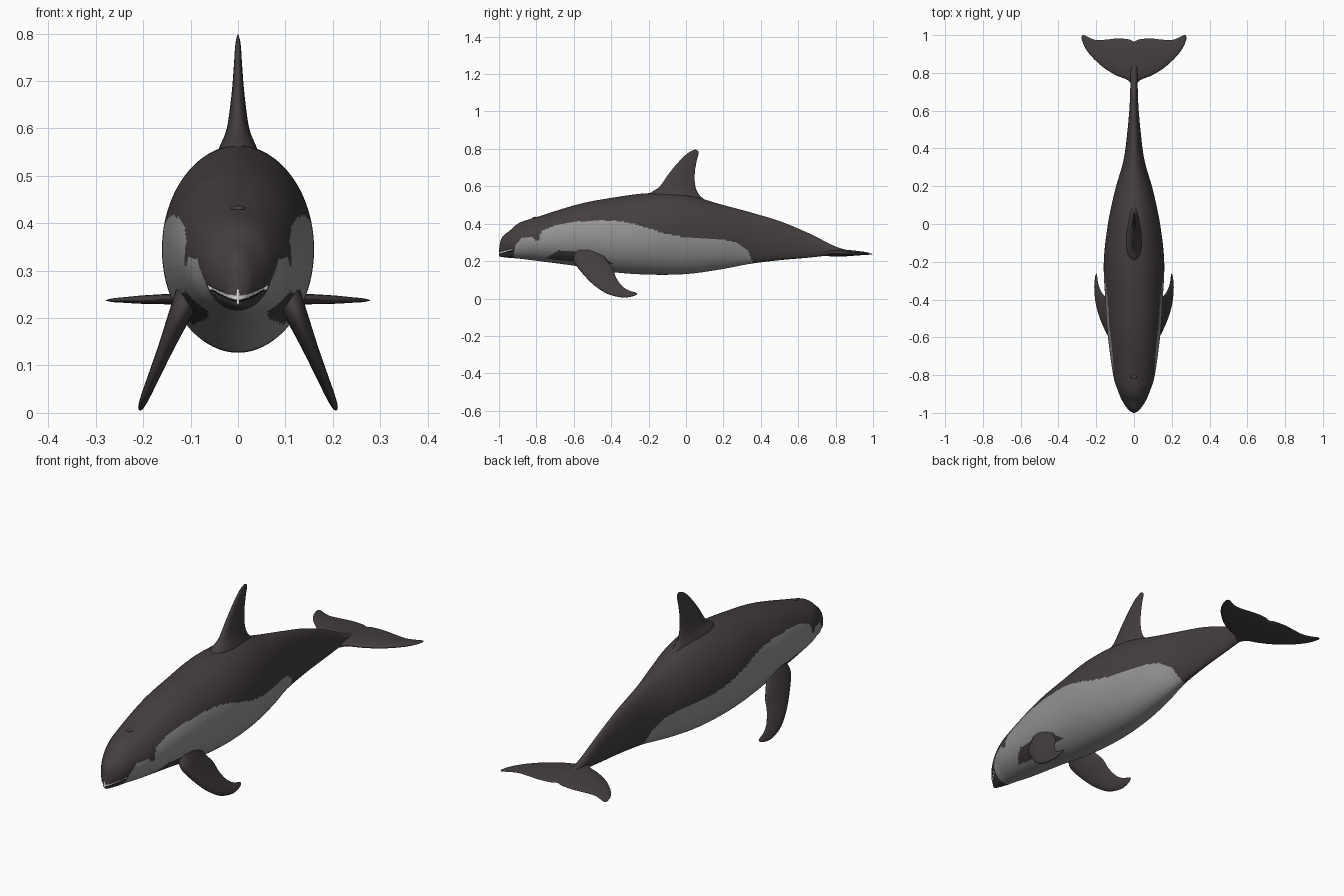
import bpy, bmesh, math
from mathutils import Vector

cube = bpy.data.objects.get("Cube")
if cube:
    bpy.data.objects.remove(cube, do_unlink=True)


def material(name, rgb):
    m = bpy.data.materials.new(name)
    m.use_nodes = True
    col = (*rgb, 1.0)
    m.diffuse_color = col
    bsdf = m.node_tree.nodes["Principled BSDF"]
    bsdf.inputs["Base Color"].default_value = col
    bsdf.inputs["Roughness"].default_value = 0.6
    return m


dark = material("dark grey skin", (0.058, 0.049, 0.048))
pale = material("pale grey belly", (0.30, 0.30, 0.30))
white = material("white teeth", (0.75, 0.75, 0.73))
black = material("black mouth", (0.012, 0.010, 0.010))


def smooth_rows(rows, steps):
    """Catmull-Rom resampling of rows of numbers."""
    out = []
    for i in range(len(rows) - 1):
        quad = [rows[max(i - 1, 0)], rows[i], rows[i + 1], rows[min(i + 2, len(rows) - 1)]]
        for s in range(steps):
            t = s / steps
            out.append([b + 0.5 * t * (c - a + t * (2 * a - 5 * b + 4 * c - d
                        + t * (3 * (b - c) + d - a))) for a, b, c, d in zip(*quad)])
    out.append(list(rows[-1]))
    return out


def lerp(points, y):
    """Height of a broken line at y, or 0 outside it."""
    for (y0, z0), (y1, z1) in zip(points, points[1:]):
        if y0 <= y <= y1:
            return z0 + (z1 - z0) * (y - y0) / (y1 - y0)
    return 0.0


def loft(name, rings, mats, rule=None):
    """Skin a list of closed rings and cap both ends."""
    bm = bmesh.new()
    loops = [[bm.verts.new(p) for p in ring] for ring in rings]
    n = len(loops[0])
    for a, b in zip(loops, loops[1:]):
        for k in range(n):
            bm.faces.new((a[k], a[(k + 1) % n], b[(k + 1) % n], b[k]))
    bm.faces.new(loops[0])
    bm.faces.new(loops[-1])
    bmesh.ops.recalc_face_normals(bm, faces=bm.faces)
    if rule:
        for f in bm.faces:
            f.material_index = rule(f.calc_center_median())
    mesh = bpy.data.meshes.new(name)
    bm.to_mesh(mesh)
    bm.free()
    for m in mats:
        mesh.materials.append(m)
    obj = bpy.data.objects.new(name, mesh)
    bpy.context.collection.objects.link(obj)
    finish(obj)
    return obj


def finish(obj):
    bpy.ops.object.select_all(action='DESELECT')
    obj.select_set(True)
    bpy.context.view_layer.objects.active = obj
    bpy.ops.object.shade_smooth_by_angle(angle=math.radians(50))


def fin(name, sections, place, normal, n=28):
    """Foil-shaped blade; a section is lead u, v, trail u, v, half thickness."""
    rings = []
    for lu, lv, tu, tv, thick in smooth_rows(sections, 6):
        lead, trail = place(lu, lv), place(tu, tv)
        ring = []
        for k in range(n):
            a = math.tau * k / n
            c = (1 - math.cos(a)) / 2
            ring.append(lead.lerp(trail, c) + normal * (thick * math.sin(a) * (1.25 - 0.6 * c)))
        rings.append(ring)
    return loft(name, rings, [dark])


# Body stations: y, top, bottom, half width
stations = [
    (-1, .262, .228, .003), (-.985, .325, .222, .028), (-.94, .365, .217, .06),
    (-.89, .405, .213, .082), (-.8, .435, .202, .11), (-.58, .503, .173, .14),
    (-.4, .538, .142, .152), (-.2, .563, .128, .16), (0, .555, .131, .138),
    (.18, .505, .155, .1), (.34, .462, .185, .055), (.5, .414, .205, .034),
    (.65, .352, .218, .022), (.8, .278, .234, .018), (.88, .256, .238, .012),
    (.93, .246, .24, .003)]

# Colour borders: y, z
flank_line = [
    (-.925, .2), (-.915, .28), (-.88, .325), (-.82, .33), (-.805, .31), (-.785, .31),
    (-.775, .36), (-.7, .39), (-.58, .412), (-.4, .418), (-.3, .405), (-.2, .375),
    (-.1, .345), (0, .325), (.18, .318), (.27, .3), (.33, .26), (.355, .2), (.36, .1)]
patch_top = [(-.75, .215), (-.68, .258), (-.5, .25), (-.44, .22), (-.39, .185)]
patch_low = [(-.75, .215), (-.64, .2), (-.39, .185)]


def above_mouth(p):
    return p.z - (.243 + .3 * (p.y + 1))


def body_colour(p):
    if p.y < -.925:
        h = above_mouth(p)
        if abs(h) < .004:
            return 2
        return 3 if -.01 < h < 0 else 0
    if p.z > lerp(flank_line, p.y):
        return 0
    if lerp(patch_low, p.y) < p.z < lerp(patch_top, p.y):
        return 0
    return 1


rings = []
AROUND = 160
for y, top, low, wide in smooth_rows(stations, 20):
    ring = []
    for k in range(AROUND):
        a = math.tau * k / AROUND
        p = Vector((wide * math.sin(a), y, (top + low) / 2 + (top - low) / 2 * math.cos(a)))
        # Mouth groove
        if y < -.925 and abs(above_mouth(p) + .003) < .007:
            p.x *= .9
        ring.append(p)
    rings.append(ring)
loft("body", rings, [dark, pale, white, black], body_colour)

# Dorsal fin
fin("dorsal_fin", [
    (-.24, .52, .14, .50, .055), (-.19, .565, .075, .55, .04), (-.14, .6, .05, .6, .024),
    (-.09, .67, .047, .67, .014), (-.04, .73, .056, .73, .009),
    (.01, .778, .066, .77, .006), (.05, .798, .068, .788, .002)],
    lambda u, v: Vector((0, u, v)), Vector((1, 0, 0)))

# Flippers
flipper = [
    (-.59, .25, -.45, .25, .028), (-.6, .2, -.42, .2, .023), (-.55, .13, -.39, .16, .017),
    (-.49, .07, -.375, .115, .013), (-.42, .025, -.345, .07, .01),
    (-.34, .006, -.31, .045, .007), (-.285, .012, -.275, .034, .004),
    (-.263, .022, -.262, .028, .001)]
for side, label in ((1, "left"), (-1, "right")):
    fin(label + "_flipper", flipper,
        lambda u, v: Vector((side * (.21 - .42 * v), u, v)),
        Vector((side, 0, .42)).normalized())

# Tail flukes, one blade from tip to tip
half = [
    (.03, .76, .03, .978, .016), (.09, .785, .09, .982, .013), (.15, .82, .15, .976, .011),
    (.2, .862, .2, .974, .009), (.24, .905, .24, .988, .006), (.265, .945, .262, .999, .004),
    (.279, .985, .274, 1, .001)]
mirrored = [(-a, b, -c, d, t) for a, b, c, d, t in reversed(half)]
fin("tail_flukes", mirrored + [(0, .72, 0, .966, .019)] + half,
    lambda u, v: Vector((u, v, .243 - .02 * abs(u))), Vector((0, 0, 1)))

# Blowhole
bpy.ops.mesh.primitive_uv_sphere_add(segments=20, ring_count=10, radius=1,
                                     location=(0, -.81, .432), rotation=(.2, 0, 0))
blowhole = bpy.context.object
blowhole.name = "blowhole"
blowhole.scale = (.015, .012, .005)
blowhole.data.materials.append(dark)
finish(blowhole)
